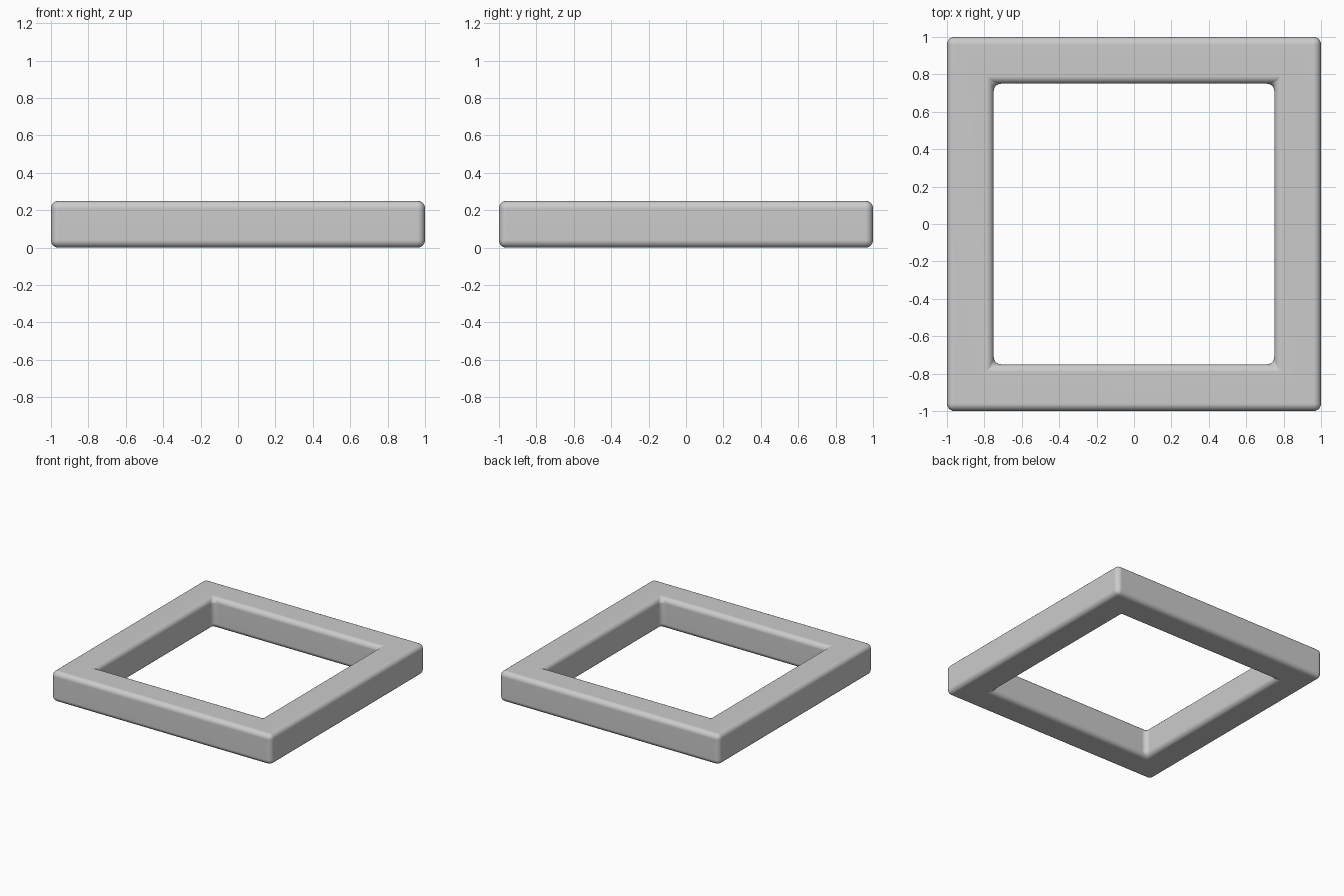
import bpy, bmesh

if "Cube" in bpy.data.objects:
    bpy.data.objects.remove(bpy.data.objects["Cube"])

OUTER, INNER, HEIGHT, ROUND = 1.0, 0.75, 0.25, 0.04


def square_ring(bm, half, z):
    return [bm.verts.new((x * half, y * half, z))
            for x, y in ((-1, -1), (1, -1), (1, 1), (-1, 1))]


# Square frame: a rectangular section carried round four mitred corners
bm = bmesh.new()
rings = [square_ring(bm, h, z) for h, z in
         ((OUTER, 0), (OUTER, HEIGHT), (INNER, HEIGHT), (INNER, 0))]
for r in range(4):
    a, b = rings[r], rings[(r + 1) % 4]
    for i in range(4):
        j = (i + 1) % 4
        bm.faces.new((a[i], a[j], b[j], b[i]))
bmesh.ops.recalc_face_normals(bm, faces=bm.faces)

mesh = bpy.data.meshes.new("square_frame")
bm.to_mesh(mesh)
bm.free()
frame = bpy.data.objects.new("square_frame", mesh)
bpy.context.collection.objects.link(frame)

# Rounded edges, including the upright corners inside the opening
bevel = frame.modifiers.new("rounded_edges", 'BEVEL')
bevel.width = ROUND
bevel.segments = 5
bevel.limit_method = 'ANGLE'

# Smooth shading with flat sides kept flat
mesh.shade_smooth()
normals = frame.modifiers.new("flat_sides", 'WEIGHTED_NORMAL')
normals.keep_sharp = True
